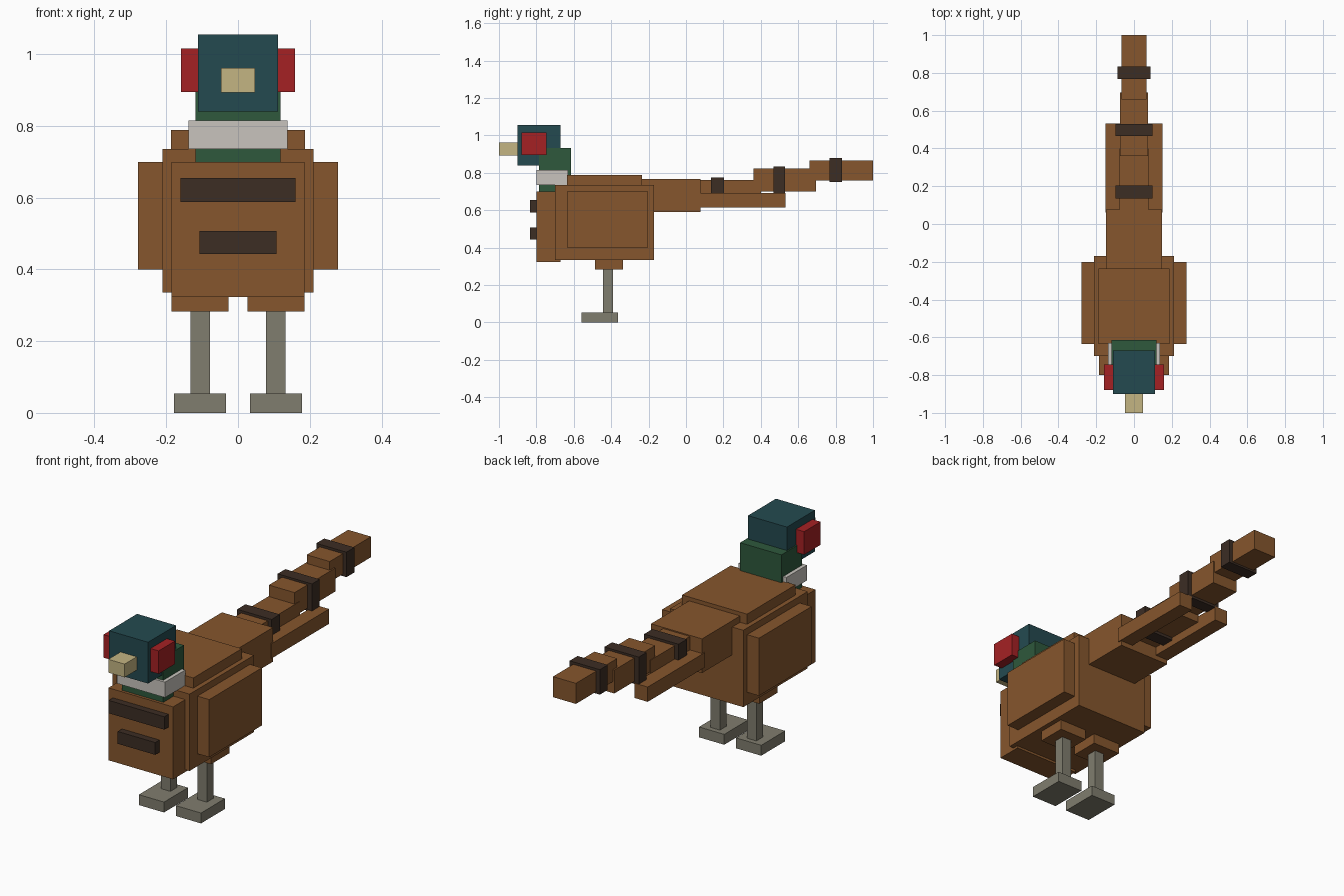
import bpy

if "Cube" in bpy.data.objects:
    bpy.data.objects.remove(bpy.data.objects["Cube"])


def material(name, rgb):
    """Flat material from an 8-bit sRGB colour."""
    def lin(c):
        c /= 255
        return c / 12.92 if c <= 0.04045 else ((c + 0.055) / 1.055) ** 2.4
    m = bpy.data.materials.new(name)
    m.diffuse_color = (*[lin(c) for c in rgb], 1)
    m.use_nodes = True
    m.node_tree.nodes["Principled BSDF"].inputs["Base Color"].default_value = m.diffuse_color
    return m


brown = material("brown_feathers", (134, 86, 45))
dark = material("dark_bands", (60, 45, 36))
teal = material("teal_head", (36, 74, 80))
green = material("green_neck", (46, 88, 60))
white = material("white_collar", (200, 196, 189))
red = material("red_wattle", (165, 33, 36))
tan = material("tan_beak", (196, 181, 130))
grey = material("grey_legs", (128, 125, 110))


def box(name, x, y, z, mat):
    """Box from (min, max) ranges on each axis."""
    ranges = (x, y, z)
    bpy.ops.mesh.primitive_cube_add(size=1, location=[(a + b) / 2 for a, b in ranges])
    ob = bpy.context.object
    ob.name = name
    ob.scale = [b - a for a, b in ranges]
    bpy.ops.object.transform_apply(location=False, rotation=False, scale=True)
    ob.data.materials.append(mat)
    return ob


def centred(name, half, y, z, mat):
    return box(name, (-half, half), y, z, mat)


def pair(name, x, y, z, mat):
    box(name + "_right", x, y, z, mat)
    box(name + "_left", (-x[1], -x[0]), y, z, mat)


# Body
centred("body", 0.211, (-0.70, -0.17), (0.335, 0.735), brown)
centred("chest", 0.186, (-0.80, -0.67), (0.323, 0.70), brown)
centred("back", 0.187, (-0.635, -0.235), (0.70, 0.788), brown)
centred("rump", 0.147, (-0.25, 0.078), (0.59, 0.768), brown)
pair("wing", (0.20, 0.279), (-0.635, -0.202), (0.40, 0.70), brown)

# Chest stripes
centred("upper_chest_stripe", 0.16, (-0.835, -0.79), (0.588, 0.655), dark)
centred("lower_chest_stripe", 0.108, (-0.835, -0.79), (0.443, 0.507), dark)

# Neck and head
centred("neck", 0.119, (-0.785, -0.615), (0.69, 0.933), green)
centred("collar", 0.138, (-0.798, -0.63), (0.735, 0.815), white)
centred("head", 0.112, (-0.90, -0.67), (0.84, 1.055), teal)
centred("beak", 0.047, (-1.0, -0.89), (0.893, 0.962), tan)
pair("wattle", (0.105, 0.159), (-0.88, -0.745), (0.895, 1.015), red)

# Tail rising in steps, with dark bands
centred("tail_base", 0.077, (0.06, 0.40), (0.66, 0.762), brown)
centred("tail_middle", 0.074, (0.36, 0.695), (0.70, 0.822), brown)
centred("tail_tip", 0.066, (0.66, 1.0), (0.76, 0.867), brown)
pair("side_tail_feather", (0.075, 0.152), (0.06, 0.532), (0.615, 0.692), brown)
centred("tail_band_1", 0.099, (0.135, 0.203), (0.645, 0.775), dark)
centred("tail_band_2", 0.099, (0.467, 0.53), (0.687, 0.833), dark)
centred("tail_band_3", 0.087, (0.768, 0.833), (0.75, 0.88), dark)

# Legs
pair("thigh", (0.027, 0.186), (-0.487, -0.337), (0.282, 0.345), brown)
pair("leg", (0.078, 0.132), (-0.445, -0.39), (0.05, 0.29), grey)
pair("foot", (0.034, 0.179), (-0.56, -0.363), (0.0, 0.054), grey)
